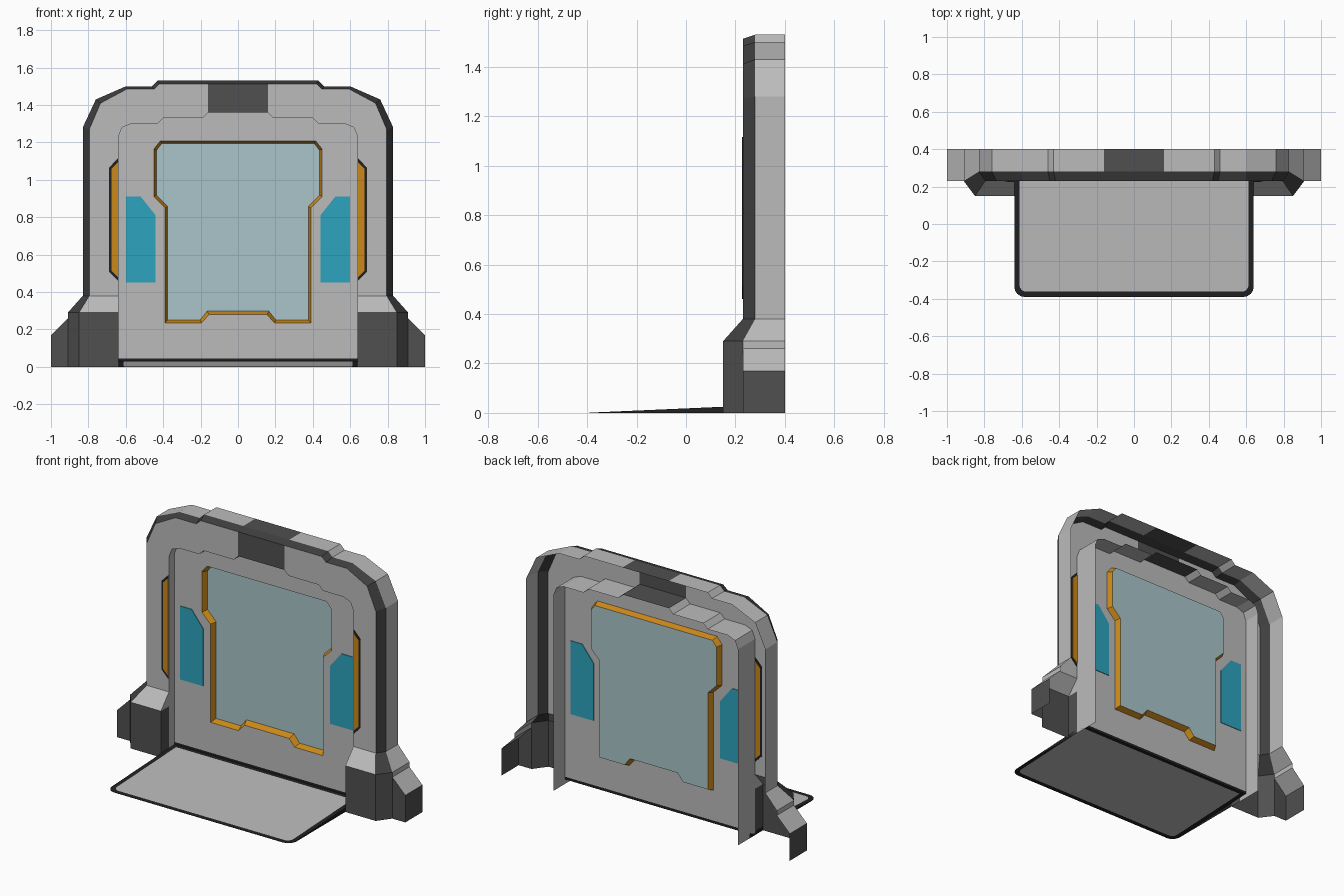
import bpy, bmesh, math
from mathutils import Vector

if "Cube" in bpy.data.objects:
    bpy.data.objects.remove(bpy.data.objects["Cube"])


def material(name, r, g, b):
    m = bpy.data.materials.new(name)
    m.diffuse_color = (r, g, b, 1)
    m.use_nodes = True
    m.node_tree.nodes["Principled BSDF"].inputs["Base Color"].default_value = m.diffuse_color
    return m


LIGHT = material("light grey", 0.50, 0.50, 0.50)
DARK = material("dark grey", 0.08, 0.08, 0.08)
CHARCOAL = material("charcoal trim", 0.05, 0.05, 0.05)
BLACK = material("black rubber", 0.015, 0.015, 0.017)
AMBER = material("amber", 0.60, 0.25, 0.01)
CYAN = material("cyan", 0.026, 0.37, 0.51)
GLASS = material("pale glass", 0.40, 0.56, 0.59)


def sheet(name, faces, centre, outward=True):
    """Mirrored half mesh from (points, material) faces, oriented about a centre."""
    me = bpy.data.meshes.new(name)
    bm = bmesh.new()
    mats = []
    for pts, mat in faces:
        if mat not in mats:
            mats.append(mat)
        f = bm.faces.new([bm.verts.new(p) for p in pts])
        f.material_index = mats.index(mat)
    bmesh.ops.remove_doubles(bm, verts=bm.verts, dist=0.0005)
    bm.normal_update()
    for f in bm.faces:
        d = f.normal.dot(f.calc_center_median() - Vector(centre))
        if (d < 0) == outward:
            f.normal_flip()
    bm.to_mesh(me)
    bm.free()
    for m in mats:
        me.materials.append(m)
    ob = bpy.data.objects.new(name, me)
    bpy.context.collection.objects.link(ob)
    mod = ob.modifiers.new("mirror", 'MIRROR')
    mod.merge_threshold = 0.0005
    return ob


def at(path, y):
    return [(x, y, z) for x, z in path]


def strip(a, b, pick):
    """Quads between two point rows, material chosen from the quad's ends."""
    return [([a[i], a[i + 1], b[i + 1], b[i]], pick(a[i], a[i + 1]))
            for i in range(len(a) - 1)]


def plate(name, path, y, mat, t=0.008):
    a, b = at(path, y - t / 2), at(path, y + t / 2)
    n = len(path)
    cx, cz = sum(p[0] for p in path) / n, sum(p[1] for p in path) / n
    faces = [(a, mat), (b, mat)] + strip(a + a[:1], b + b[:1], lambda p, q: mat)
    return sheet(name, faces, (cx, y, cz))


FRONT, EDGE, BACK = 0.23, 0.28, 0.40
PANEL, PANE = 0.285, 0.32

# half outlines, from the bottom up to the middle of the top
outer = [(.83, .38), (.83, 1.28), (.76, 1.43), (.60, 1.50), (.46, 1.50),
         (.43, 1.53), (.16, 1.53), (0, 1.53)]
inset = [(.795, .38), (.795, 1.27), (.735, 1.41), (.595, 1.485), (.45, 1.485),
         (.42, 1.513), (.16, 1.513), (0, 1.513)]
arch = [(.64, 0), (.64, 1.23), (.62, 1.28), (.57, 1.30), (.43, 1.30),
        (.40, 1.33), (.19, 1.33), (.16, 1.36), (0, 1.36)]


def centre_dark(p, q):
    return DARK if max(p[0], q[0]) < 0.17 else LIGHT


# outer frame: side walls, bevel and front face with a dark block on top
frame = strip(at(outer, EDGE), at(outer, BACK), centre_dark)
frame += strip(at(outer, EDGE), at(inset, FRONT), lambda p, q: CHARCOAL)
face = [(.64, .38)] + arch[1:-1] + inset[-2::-1]
frame.append((at(face, FRONT), LIGHT))
frame.append((at([arch[-1], arch[-2], inset[-2], inset[-1]], FRONT), DARK))
sheet("outer_frame", frame, (0, .6, .5))

# inner lining of the doorway
sheet("doorway_lining", strip(at(arch, FRONT), at(arch, BACK), centre_dark),
      (0, .3, .6), outward=False)

# door panel with a recessed amber-edged window
window = [(0, .28), (.155, .28), (.195, .235), (.39, .235), (.39, .85),
          (.45, .91), (.45, 1.165), (.415, 1.208), (0, 1.208)]
pane = [(0, .298), (.165, .298), (.203, .25), (.376, .25), (.376, .857),
        (.436, .917), (.436, 1.158), (.408, 1.194), (0, 1.194)]
panel = [(0, .045), (.64, .045)] + arch[1:] + window[::-1]
sheet("door_panel", [(at(panel, PANEL), LIGHT)], (0, .6, .6))
sheet("window_trim", strip(at(window, PANEL), at(pane, PANE), lambda p, q: AMBER),
      (0, .3, .6), outward=False)
sheet("window_glass", [(at(pane, PANE), GLASS)], (0, .6, .6))
sill = [(0, .028), (.64, .028), (.64, .045), (0, .045)]
sheet("door_seal", [(at(sill, PANEL), BLACK)], (0, .6, .04))

# side screens on the door, with dark backing, and amber light strips on the frame
screen = [(.44, .45), (.60, .45), (.60, .91), (.52, .91), (.44, .81)]
plate("side_screen", screen, PANEL, CYAN)
plate("light_surround", [(.642, .46), (.69, .51), (.69, 1.065), (.642, 1.115)],
      FRONT, BLACK, 0.006)
plate("light_strip", [(.642, .48), (.677, .515), (.677, 1.06), (.642, 1.095)],
      FRONT, AMBER, 0.009)

# feet: lofted shell that tapers into the frame, plus a lower outer block
base = [(.64, .23), (.64, .15), (.85, .15), (.91, .23), (.91, .40)]
neck = [(.64, .23), (.64, .23), (.795, .23), (.83, .28), (.83, .40)]


def level(path, z):
    return [(x, y, z) for x, y in path]


foot = strip(level(base[:4], 0), level(base[:4], .29), lambda p, q: DARK)
foot += strip(level(base[3:], .26), level(base[3:], .29), lambda p, q: LIGHT)
foot += strip(level(base, .29), level(neck, .38),
              lambda p, q: CHARCOAL if (p[0], q[0]) == (.85, .91) else LIGHT)
foot += [
    ([(.91, .23, 0), (1, .23, 0), (1, .23, .17), (.91, .23, .26)], DARK),
    ([(1, .23, 0), (1, .40, 0), (1, .40, .17), (1, .23, .17)], DARK),
    ([(.91, .23, .26), (1, .23, .17), (1, .40, .17), (.91, .40, .26)], LIGHT),
]
sheet("foot", foot, (.7, .5, -.1))


# sloping entry ramp with a black rubber rim
def ramp_outline(half, front, back, r):
    pts = [(0, front)]
    for i in range(5):
        a = math.radians(-90 + 22.5 * i)
        pts.append((half - r + r * math.cos(a), front + r + r * math.sin(a)))
    return pts + [(half, back), (0, back)]


def sloped(path):
    return [(x, y, 0.001 + 0.044 * (y + .39)) for x, y in path]


rim = ramp_outline(.64, -.39, PANEL, .055)
pad = ramp_outline(.612, -.362, PANEL - .025, .035)
ramp = [(sloped(pad), LIGHT)]
ramp += strip(sloped(rim), sloped(pad), lambda p, q: BLACK)
ramp += strip(sloped(rim[:-1]), level(rim[:-1], 0), lambda p, q: BLACK)
sheet("entry_ramp", ramp, (0, 0, -.05))
